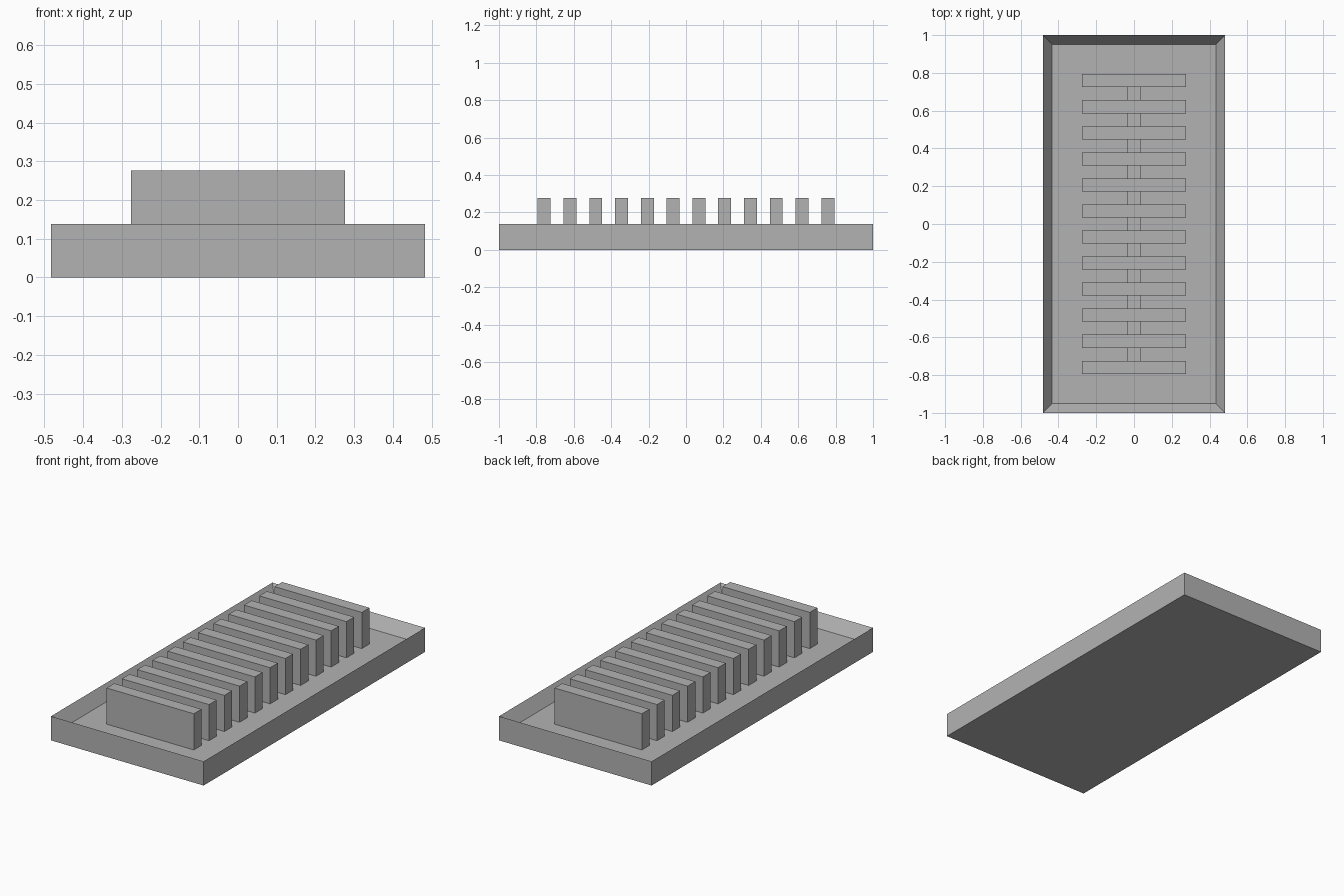
import bpy
import bmesh
from mathutils import Vector

cube = bpy.data.objects.get("Cube")
if cube:
    bpy.data.objects.remove(cube, do_unlink=True)

U = 2 / 29          # module that every part is a multiple of
BARS = 12

grey = bpy.data.materials.new("plain_grey")
grey.use_nodes = True
colour = (0.45, 0.45, 0.45, 1)
grey.diffuse_color = colour
grey.node_tree.nodes["Principled BSDF"].inputs["Base Color"].default_value = colour


def box(name, size, bottom, y=0, shape=None):
    """Box sized in modules, standing at the given height; shape edits its bmesh."""
    bm = bmesh.new()
    bmesh.ops.create_cube(bm, size=1)
    bmesh.ops.scale(bm, vec=Vector(size) * U, verts=bm.verts)
    bmesh.ops.translate(bm, vec=Vector((0, y, bottom + size[2] / 2)) * U, verts=bm.verts)
    if shape:
        shape(bm)
    mesh = bpy.data.meshes.new(name)
    bm.to_mesh(mesh)
    bm.free()
    mesh.materials.append(grey)
    obj = bpy.data.objects.new(name, mesh)
    bpy.context.collection.objects.link(obj)
    return obj


def hollow(bm):
    """Inset the top and sink it to leave a rim around a floor."""
    bm.normal_update()
    top = max(bm.faces, key=lambda f: f.calc_center_median().z)
    bmesh.ops.inset_region(bm, faces=[top], thickness=U)
    bmesh.ops.translate(bm, vec=(0, 0, -U), verts=top.verts)


# Tray with raised rim
box("tray", (14, 29, 2), 0, shape=hollow)

# Low spine linking the bars
box("spine", (1, 2 * BARS - 2, 1), 1)

# Row of upright bars
bars = box("bars", (8, 1, 3), 1, y=1 - BARS)
row = bars.modifiers.new("row", 'ARRAY')
row.count = BARS
row.use_relative_offset = False
row.use_constant_offset = True
row.constant_offset_displace = (0, 2 * U, 0)
